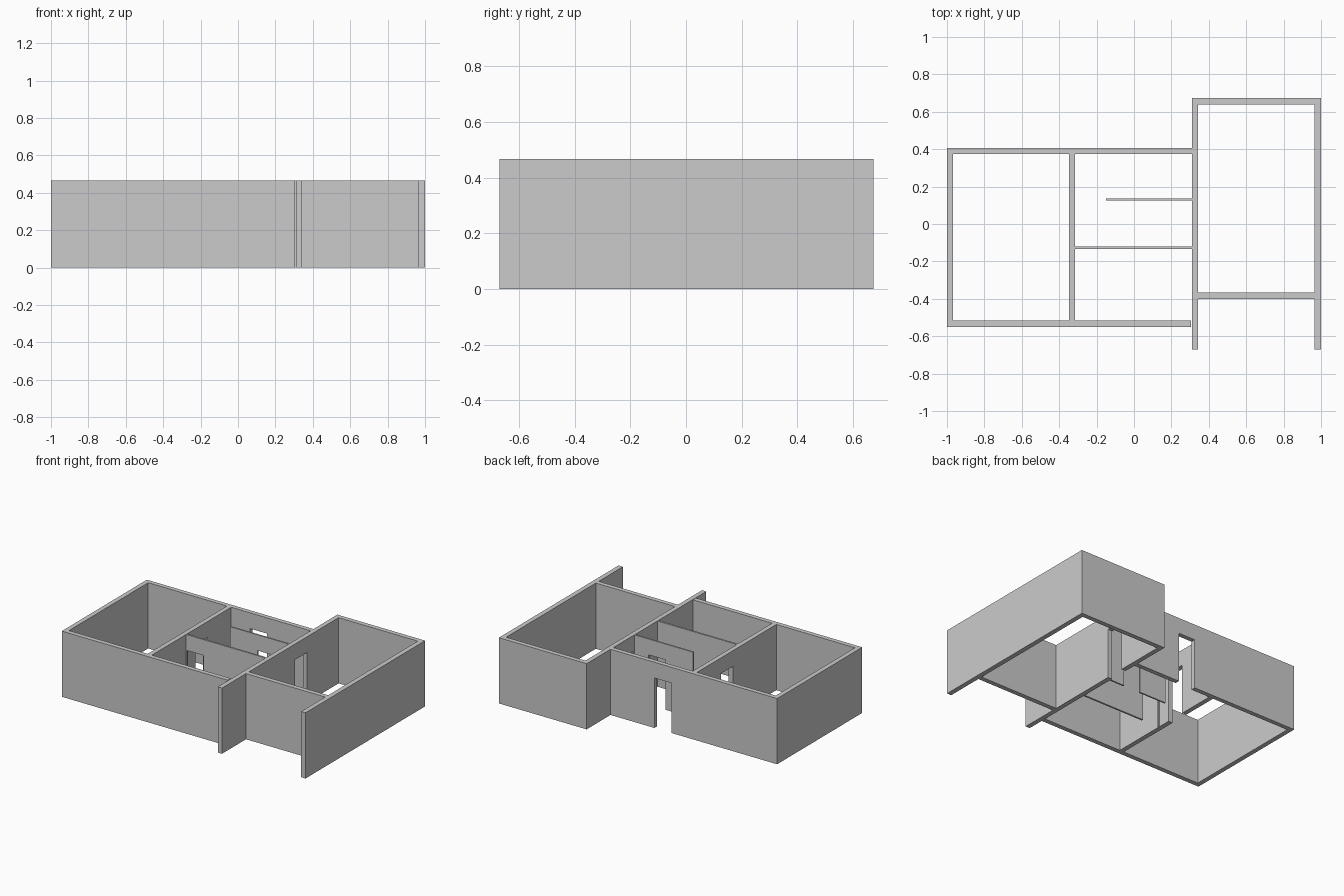
import bpy, bmesh
from mathutils import Vector

if "Cube" in bpy.data.objects:
    bpy.data.objects.remove(bpy.data.objects["Cube"])

H = 0.467        # wall height
DOOR_H = 0.355   # doorway height


def wall(name, axis, start, end, lo, hi, door=None):
    """Wall along an axis from start to end, lo..hi across, with an optional doorway."""
    outline = [(start, 0)]
    if door:
        a, b = door
        outline += [(a, 0), (a, DOOR_H), (b, DOOR_H), (b, 0)]
    outline += [(end, 0), (end, H), (start, H)]

    bm = bmesh.new()
    if axis == 'x':
        verts = [bm.verts.new((u, lo, z)) for u, z in outline]
        push = Vector((0, hi - lo, 0))
    else:
        verts = [bm.verts.new((lo, u, z)) for u, z in outline]
        push = Vector((hi - lo, 0, 0))
    face = bm.faces.new(verts)
    ext = bmesh.ops.extrude_face_region(bm, geom=[face])
    moved = [g for g in ext['geom'] if isinstance(g, bmesh.types.BMVert)]
    bmesh.ops.translate(bm, verts=moved, vec=push)
    bmesh.ops.recalc_face_normals(bm, faces=bm.faces)
    mesh = bpy.data.meshes.new(name)
    bm.to_mesh(mesh)
    bm.free()
    bpy.context.collection.objects.link(bpy.data.objects.new(name, mesh))


# Left wing: outer walls
wall("left_wall", 'y', -0.55, 0.405, -1.0, -0.967)
wall("front_left_wall", 'x', -0.967, 0.306, -0.55, -0.517)
wall("back_left_wall", 'x', -0.967, 0.31, 0.373, 0.405, door=(-0.168, -0.035))

# Left wing: room divider and thin partitions
wall("room_divider", 'y', -0.517, 0.373, -0.348, -0.315, door=(-0.03, 0.105))
wall("front_partition", 'x', -0.315, 0.31, -0.134, -0.121, door=(-0.308, -0.177))
wall("back_partition", 'x', -0.15, 0.31, 0.126, 0.137, door=(0.065, 0.197))

# Right wing: long side walls projecting past the front wall
wall("centre_wall", 'y', -0.67, 0.673, 0.31, 0.343, door=(0.15, 0.285))
wall("right_wall", 'y', -0.67, 0.673, 0.966, 1.0)
wall("back_right_wall", 'x', 0.343, 0.966, 0.64, 0.673)
wall("front_right_wall", 'x', 0.343, 0.966, -0.4, -0.367)
